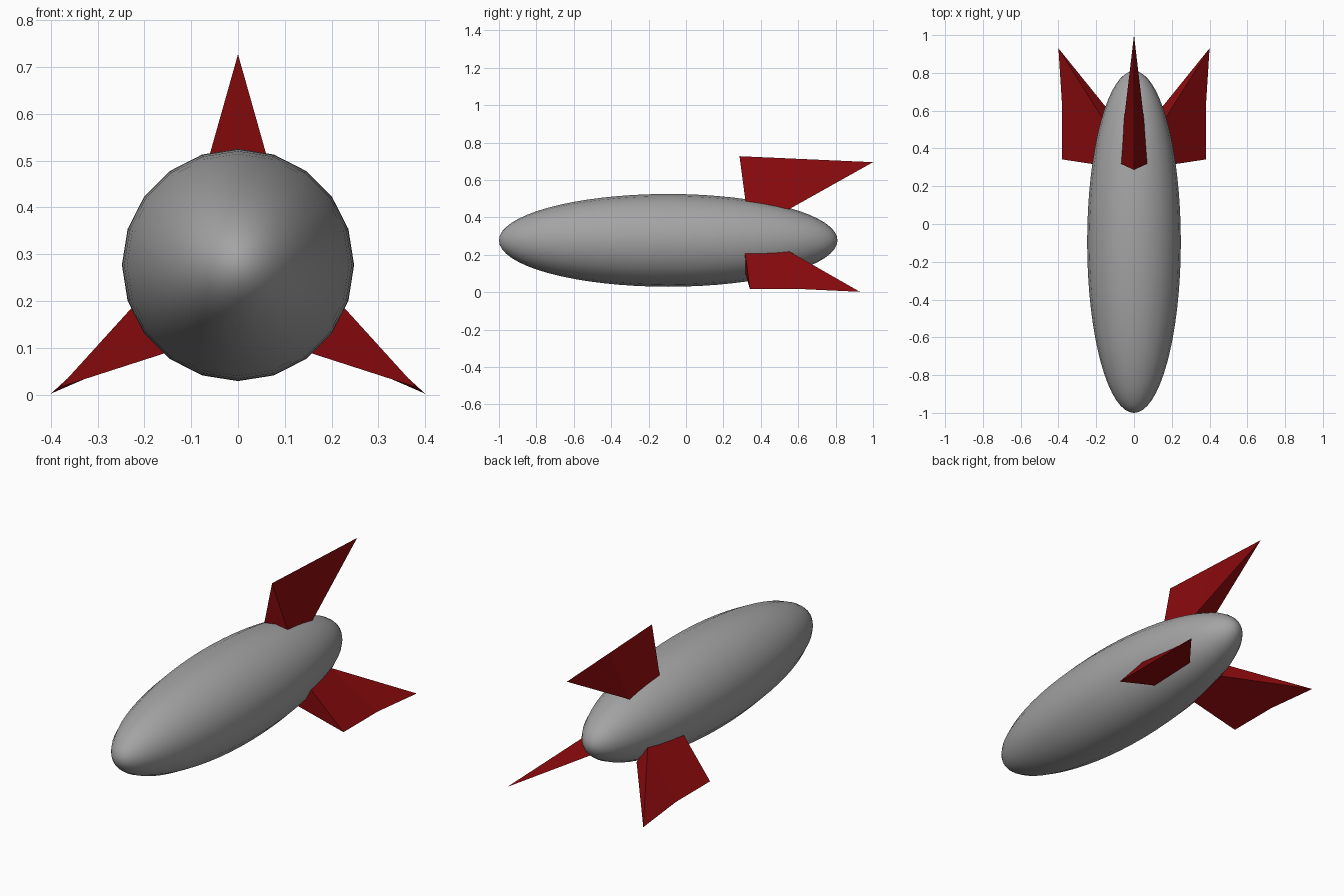
import bpy, bmesh
from math import pi
from mathutils import Matrix

if "Cube" in bpy.data.objects:
    bpy.data.objects.remove(bpy.data.objects["Cube"])


def make_material(name, colour):
    mat = bpy.data.materials.new(name)
    mat.diffuse_color = (*colour, 1)
    mat.use_nodes = True
    mat.node_tree.nodes["Principled BSDF"].inputs["Base Color"].default_value = mat.diffuse_color
    return mat


red = make_material("fin_red", (0.25, 0.003, 0.004))
grey = make_material("body_grey", (0.37, 0.37, 0.37))


def add_object(name, bm, mat, smooth=False):
    bmesh.ops.recalc_face_normals(bm, faces=bm.faces)
    mesh = bpy.data.meshes.new(name)
    bm.to_mesh(mesh)
    bm.free()
    for p in mesh.polygons:
        p.use_smooth = smooth
    mesh.materials.append(mat)
    obj = bpy.data.objects.new(name, mesh)
    bpy.context.collection.objects.link(obj)
    return obj


def add_fin(name, base, ridge, side=1):
    """Wedge from a four-point root (front a, front b, rear b, rear a) to a front/mid/rear ridge."""
    bm = bmesh.new()
    a, b, c, d, front, mid, tip = [bm.verts.new((x * side, y, z)) for x, y, z in base + ridge]
    for face in ((a, b, c, d), (a, b, front), (c, d, tip),
                 (b, c, mid, front), (c, tip, mid),
                 (d, a, front, mid), (d, mid, tip)):
        bm.faces.new(face)
    return add_object(name, bm, red)


# Body: twenty-sided stretched ellipsoid with its poles along y
bm = bmesh.new()
bmesh.ops.create_uvsphere(
    bm, u_segments=20, v_segments=32, radius=1,
    matrix=Matrix.Translation((0, -0.095, 0.277))
    @ Matrix.Diagonal((0.248, 0.905, 0.248, 1))
    @ Matrix.Rotation(pi / 2, 4, 'X'))
add_object("body", bm, grey, smooth=True)

# Top fin
add_fin("top_fin",
        [(-0.072, 0.32, 0.472), (0.072, 0.32, 0.472), (0.053, 0.55, 0.443), (-0.053, 0.55, 0.443)],
        [(0, 0.286, 0.727), (0, 0.64, 0.711), (0, 1.0, 0.695)])

# Lower fins, mirrored left and right
for name, side in (("right_fin", 1), ("left_fin", -1)):
    add_fin(name,
            [(0.202, 0.315, 0.213), (0.13, 0.318, 0.097), (0.105, 0.565, 0.13), (0.157, 0.545, 0.222)],
            [(0.381, 0.342, 0.016), (0.381, 0.63, 0.016), (0.4, 0.93, 0.002)], side)
